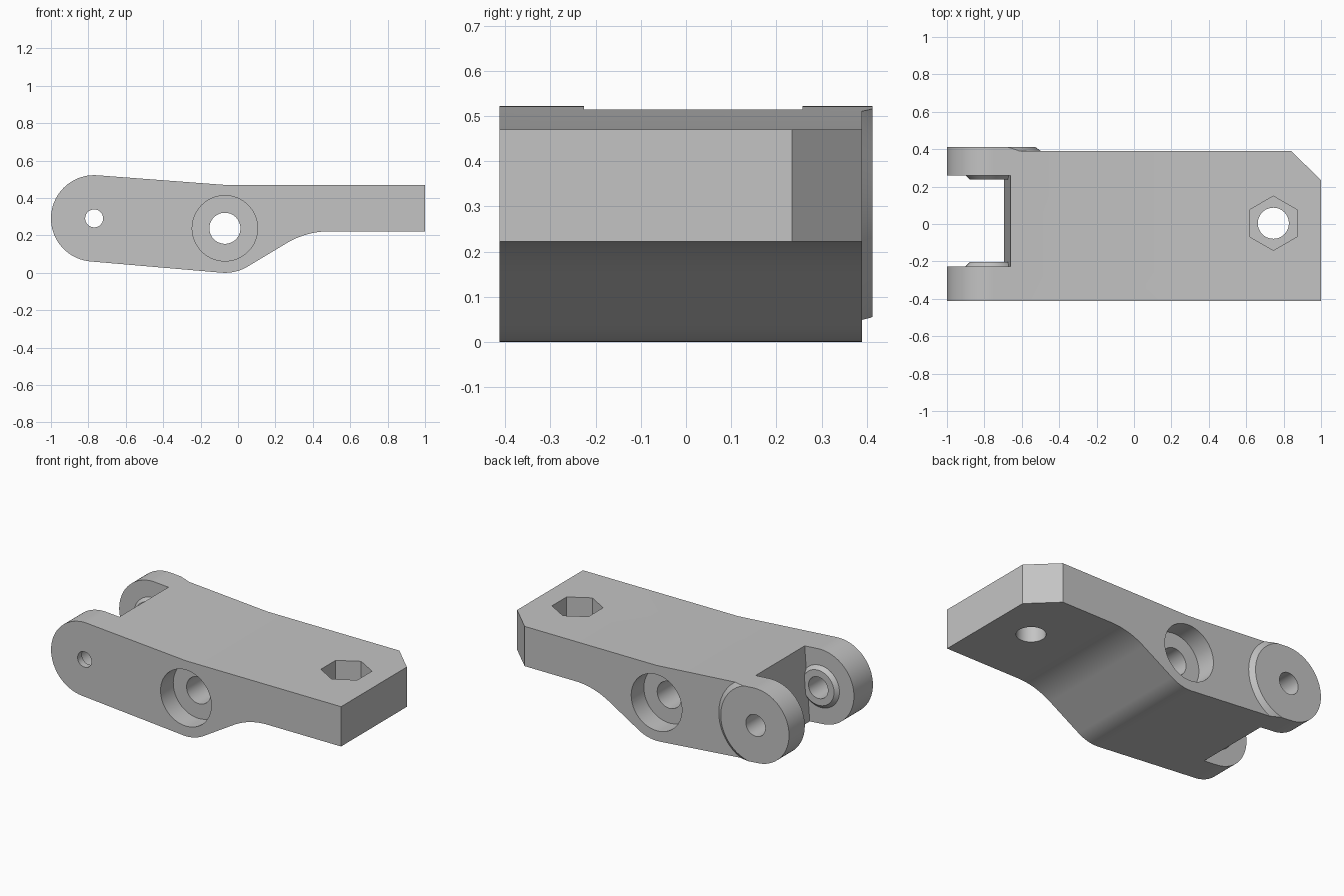
import bpy, bmesh
from math import sin, cos, tan, radians, pi
from mathutils import Matrix

if "Cube" in bpy.data.objects:
    bpy.data.objects.remove(bpy.data.objects["Cube"], do_unlink=True)

grey = bpy.data.materials.new("plain_grey")
grey.use_nodes = True
colour = (0.55, 0.55, 0.55, 1)
grey.diffuse_color = colour
grey.node_tree.nodes["Principled BSDF"].inputs["Base Color"].default_value = colour


def finish(bm, name):
    bmesh.ops.recalc_face_normals(bm, faces=bm.faces)
    mesh = bpy.data.meshes.new(name)
    bm.to_mesh(mesh)
    bm.free()
    mesh.materials.append(grey)
    obj = bpy.data.objects.new(name, mesh)
    bpy.context.collection.objects.link(obj)
    return obj


def prism(name, points, low, high, axis="Y"):
    """Extrude an outline along y (points are x, z) or z (points are x, y)."""
    place = (lambda a, b, c: (a, c, b)) if axis == "Y" else (lambda a, b, c: (a, b, c))
    bm = bmesh.new()
    face = bm.faces.new([bm.verts.new(place(a, b, low)) for a, b in points])
    geom = bmesh.ops.extrude_face_region(bm, geom=[face])["geom"]
    moved = [g for g in geom if isinstance(g, bmesh.types.BMVert)]
    bmesh.ops.translate(bm, verts=moved, vec=place(0, 0, high - low))
    return finish(bm, name)


def cone(name, centre, low, high, r_low, r_high=None, axis="Y", sides=64):
    """Round or polygonal solid between two heights along an axis."""
    bm = bmesh.new()
    bmesh.ops.create_cone(bm, cap_ends=True, segments=sides, radius1=r_low,
                          radius2=r_high or r_low, depth=high - low)
    mid = (low + high) / 2
    a, b = centre
    if axis == "Y":
        bm.transform(Matrix.Translation((a, mid, b)) @ Matrix.Rotation(-pi / 2, 4, "X"))
    else:
        bm.transform(Matrix.Translation((a, b, mid)))
    return finish(bm, name)


def cut(target, cutter):
    mod = target.modifiers.new("cut", "BOOLEAN")
    mod.operation, mod.solver, mod.object = "DIFFERENCE", "EXACT", cutter
    bpy.context.view_layer.objects.active = target
    bpy.ops.object.modifier_apply(modifier=mod.name)
    bpy.data.objects.remove(cutter, do_unlink=True)


def arc(centre, r, start, end, steps):
    angles = [radians(start + (end - start) * i / steps) for i in range(steps + 1)]
    return [(centre[0] + r * cos(t), centre[1] + r * sin(t)) for t in angles]


pivot, bore = (-0.769, 0.291), (-0.07, 0.238)
front, back, body_back = -0.413, 0.413, 0.39
under, slope, bend = 0.222, 31, 0.45

# Side outline: round knuckle, round belly, sloped blend, flat tongue
belly = arc(bore, 0.238, 265.6, 270 + slope, 12)
end_x, end_z = belly[-1]
blend_x = end_x + (under - end_z) / tan(radians(slope)) + bend * tan(radians(slope / 2))
blend = arc((blend_x, under - bend), bend, 90 + slope, 90, 16)
outline = arc(pivot, 0.231, 85.7, 265.5, 40) + belly + blend
outline += [(1, under), (1, 0.47), (-0.07, 0.47)]
link = prism("link_body", outline, front, back)

# Back face is set in, leaving a raised tapered pad round the pivot
relief = prism("back_relief", [(-2, -1), (2, -1), (2, 2), (-2, 2)], body_back, 0.6)
cut(relief, cone("pad", pivot, 0.37, 0.44, 0.296, 0.205))
cut(link, relief)

# Fork slot, square to the sloping top, with tapered washer faces at the pivot
slot = prism("fork_slot", [(-1.3, -0.2), (-0.714, -0.2), (-0.639, 0.8), (-1.3, 0.8)],
             -0.226, 0.258)
cut(slot, cone("front_washer", pivot, -0.25, -0.204, 0.155, 0.109))
cut(slot, cone("back_washer", pivot, 0.238, 0.28, 0.109, 0.151))
cut(link, slot)

# Pivot hole, narrower at the front
cut(link, cone("pivot_hole", pivot, -0.37, 0.6, 0.067))
cut(link, cone("pivot_lip_hole", pivot, -0.6, -0.3, 0.048))

# Cross bore with a counterbore on each side
cut(link, cone("cross_bore", bore, -0.6, 0.6, 0.083))
cut(link, cone("front_counterbore", bore, -0.6, front + 0.125, 0.175))
cut(link, cone("back_counterbore", bore, body_back - 0.125, 0.6, 0.175))

# Bolt hole and hexagonal nut pocket in the tongue
bolt = (0.745, 0.004)
cut(link, cone("bolt_hole", bolt, 0, 0.7, 0.083, axis="Z"))
pocket = arc(bolt, 0.145, 30, 330, 5)
cut(link, prism("nut_pocket", pocket, 0.32, 0.7, axis="Z"))

# Clipped back corner of the tongue
cut(link, prism("corner_clip", [(0.742, 0.485), (1.1, 0.138), (1.1, 0.485)], -0.1, 0.8, axis="Z"))

# Smooth curves, flat large faces
bpy.ops.object.select_all(action="DESELECT")
link.select_set(True)
bpy.context.view_layer.objects.active = link
bpy.ops.object.shade_smooth_by_angle(angle=radians(25))
flat = link.modifiers.new("flat_faces", "WEIGHTED_NORMAL")
flat.keep_sharp = True
